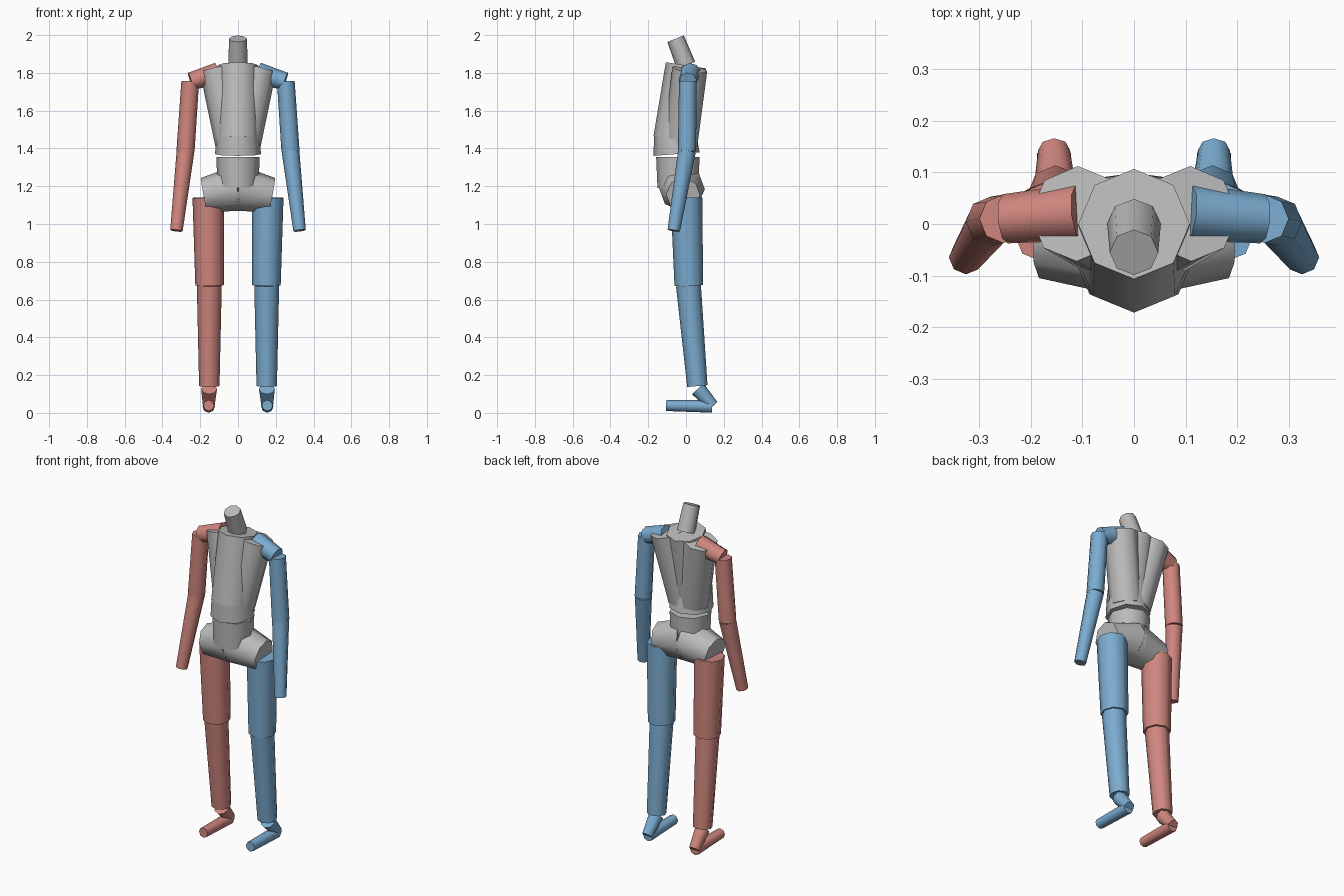
import bpy
import bmesh
import math
from mathutils import Vector, Matrix

cube = bpy.data.objects.get("Cube")
if cube:
    bpy.data.objects.remove(cube, do_unlink=True)


def material(name, rgb):
    m = bpy.data.materials.new(name)
    m.use_nodes = True
    color = (*rgb, 1)
    m.diffuse_color = color
    m.node_tree.nodes["Principled BSDF"].inputs["Base Color"].default_value = color
    return m


grey = material("light grey", (0.5, 0.5, 0.5))
blue = material("soft blue", (0.2, 0.41, 0.63))
red = material("soft red", (0.63, 0.24, 0.21))
SIDES = 8


def segment(name, low, high, r_low, r_high, mat):
    """Tapered eight-sided tube with closed ends, from low to high."""
    low, high = Vector(low), Vector(high)
    axis = high - low
    turn = Vector((0, 0, 1)).rotation_difference(axis).to_matrix().to_4x4()
    bm = bmesh.new()
    bmesh.ops.create_cone(bm, cap_ends=True, segments=SIDES, radius1=r_low,
                          radius2=r_high, depth=axis.length,
                          matrix=Matrix.Translation((low + high) / 2) @ turn)
    mesh = bpy.data.meshes.new(name)
    bm.to_mesh(mesh)
    bm.free()
    mesh.materials.append(mat)
    obj = bpy.data.objects.new(name, mesh)
    bpy.context.collection.objects.link(obj)
    bpy.ops.object.select_all(action='DESELECT')
    obj.select_set(True)
    bpy.context.view_layer.objects.active = obj
    bpy.ops.object.shade_smooth_by_angle(angle=math.radians(50))
    return obj


# Central trunk
segment("neck", (0, 0, 1.84), (0, -0.055, 1.981), 0.052, 0.047, grey)
segment("chest", (0, -0.06, 1.45), (0, 0, 1.84), 0.113, 0.108, grey)
segment("abdomen", (0, -0.05, 1.37), (0, -0.058, 1.475), 0.122, 0.112, grey)
segment("waist", (0, -0.043, 1.19), (0, -0.043, 1.355), 0.108, 0.115, grey)

# Paired parts: name, lower end, upper end, radii, painted in the side colour
pairs = [
    ("rib", (0.03, -0.03, 1.42), (0.11, 0.02, 1.82), 0.09, 0.093, False),
    ("hip", (0, -0.022, 1.188), (0.18, -0.015, 1.155), 0.122, 0.09, False),
    ("collar", (0.105, 0.023, 1.8), (0.25, 0.01, 1.755), 0.056, 0.048, True),
    ("upper_arm", (0.278, 0.005, 1.385), (0.253, 0.01, 1.755), 0.048, 0.047, True),
    ("forearm", (0.326, -0.065, 0.965), (0.278, 0.005, 1.385), 0.033, 0.047, True),
    ("thigh", (0.15, 0.015, 0.675), (0.157, 0.002, 1.14), 0.076, 0.084, True),
    ("shin", (0.152, 0.06, 0.142), (0.152, 0.013, 0.675), 0.054, 0.066, True),
    ("heel", (0.155, 0.143, 0.037), (0.153, 0.063, 0.127), 0.031, 0.042, True),
    ("toe", (0.155, 0.138, 0.034), (0.155, -0.105, 0.039), 0.033, 0.029, True),
]
for side, label, paint in ((1, "left", blue), (-1, "right", red)):
    for name, low, high, r_low, r_high, painted in pairs:
        a = (side * low[0], low[1], low[2])
        b = (side * high[0], high[1], high[2])
        segment(f"{label}_{name}", a, b, r_low, r_high, paint if painted else grey)
